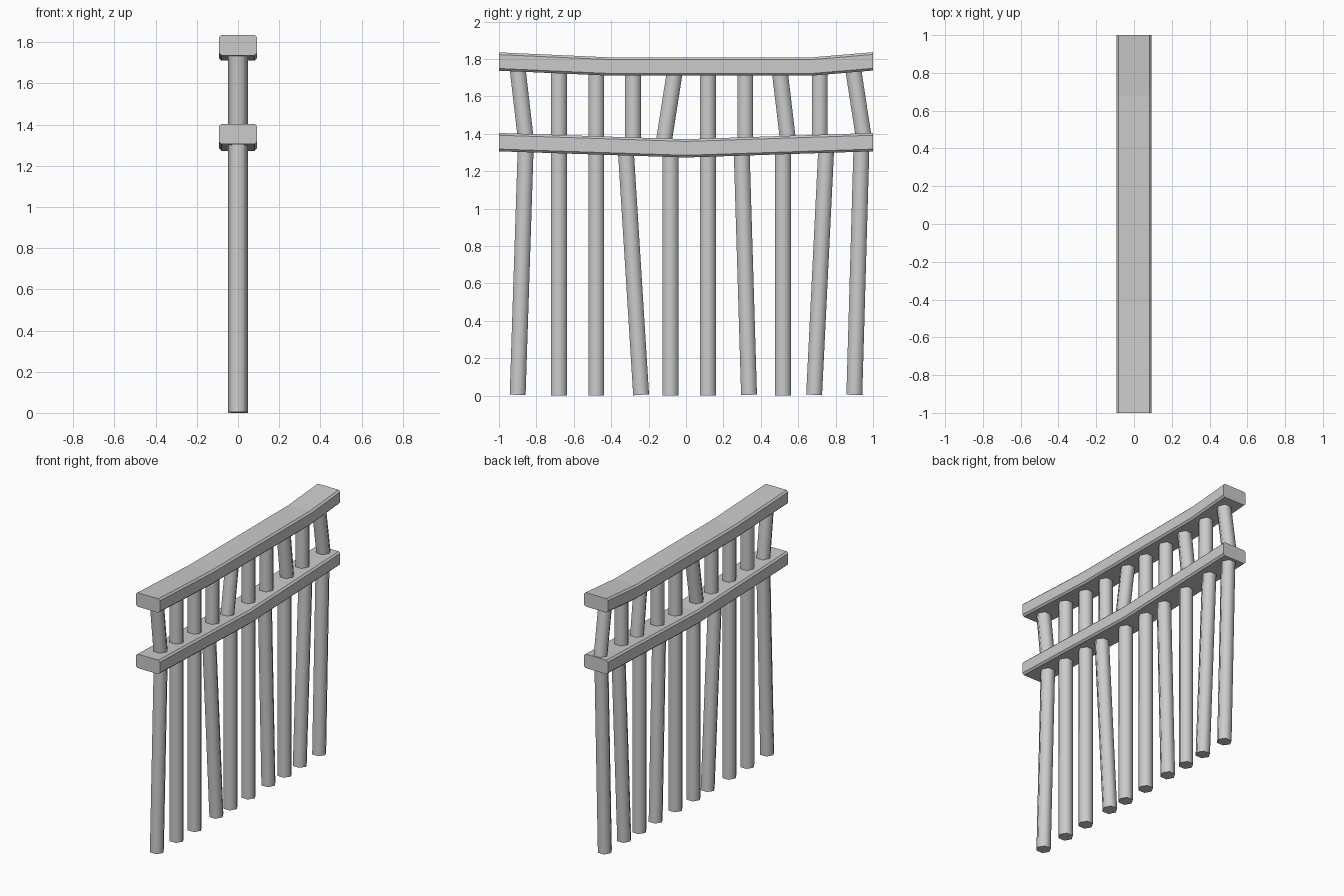
import bpy, bmesh, math
from mathutils import Vector, Matrix

if "Cube" in bpy.data.objects:
    bpy.data.objects.remove(bpy.data.objects["Cube"])


def smooth(ob):
    bpy.ops.object.select_all(action='DESELECT')
    ob.select_set(True)
    bpy.context.view_layer.objects.active = ob
    bpy.ops.object.shade_smooth_by_angle(angle=math.radians(62))


def make(name, bm):
    bmesh.ops.recalc_face_normals(bm, faces=bm.faces)
    me = bpy.data.meshes.new(name)
    bm.to_mesh(me)
    bm.free()
    ob = bpy.data.objects.new(name, me)
    bpy.context.collection.objects.link(ob)
    return ob


# Rail: chamfered rectangle swept along a bent centre line of (y, z) points
def rail(name, path, w=0.093, h=0.049, c=0.012):
    prof = [(-w, -h + c), (-w + c, -h), (w - c, -h), (w, -h + c),
            (w, h - c), (w - c, h), (-w + c, h), (-w, h - c)]
    bm = bmesh.new()
    rings = [[bm.verts.new((x, y, z + dz)) for x, dz in prof] for y, z in path]
    for a, b in zip(rings, rings[1:]):
        for i in range(8):
            j = (i + 1) % 8
            bm.faces.new((a[i], a[j], b[j], b[i]))
    bm.faces.new(rings[0])
    bm.faces.new(rings[-1])
    return make(name, bm)


# Bar: six-sided rod between two (y, z) points
def bar(name, y0, z0, y1, z1, r=0.049):
    a, b = Vector((0, y0, z0)), Vector((0, y1, z1))
    d = b - a
    tilt = Matrix.Rotation(-math.atan2(d.y, d.z), 4, 'X')
    spin = Matrix.Rotation(math.pi / 2, 4, 'Z')
    bm = bmesh.new()
    bmesh.ops.create_cone(bm, cap_ends=True, segments=6, radius1=r, radius2=r,
                          depth=d.length,
                          matrix=Matrix.Translation((a + b) / 2) @ tilt @ spin)
    smooth(make(name, bm))


rail("top_rail", [(-1, 1.786), (-0.42, 1.76), (0, 1.76), (0.68, 1.76), (1, 1.787)])
rail("middle_rail", [(-1, 1.355), (0, 1.322), (1, 1.355)])

# Long lower bars: y at the foot, y under the middle rail
lower = [(-.90, -.857), (-.68, -.68), (-.48, -.48), (-.24, -.323), (-.083, -.083),
         (.117, .117), (.337, .297), (.518, .518), (.685, .75), (.90, .938)]
for i, (y0, y1) in enumerate(lower):
    bar(f"lower_bar_{i + 1}", y0, 0.004 if y0 != y1 else 0.0, y1, 1.33)

# Short upper bars: y above the middle rail, y under the top rail
upper = [(-.86, -.897), (-.68, -.68), (-.48, -.48), (-.283, -.283), (-.112, -.062),
         (.117, .117), (.317, .317), (.541, .503), (.715, .715), (.947, .898)]
for i, (y0, y1) in enumerate(upper):
    k = (y1 - y0) / 0.32
    bar(f"upper_bar_{i + 1}", y0 - k * 0.05, 1.35, y1 + k * 0.03, 1.75)
